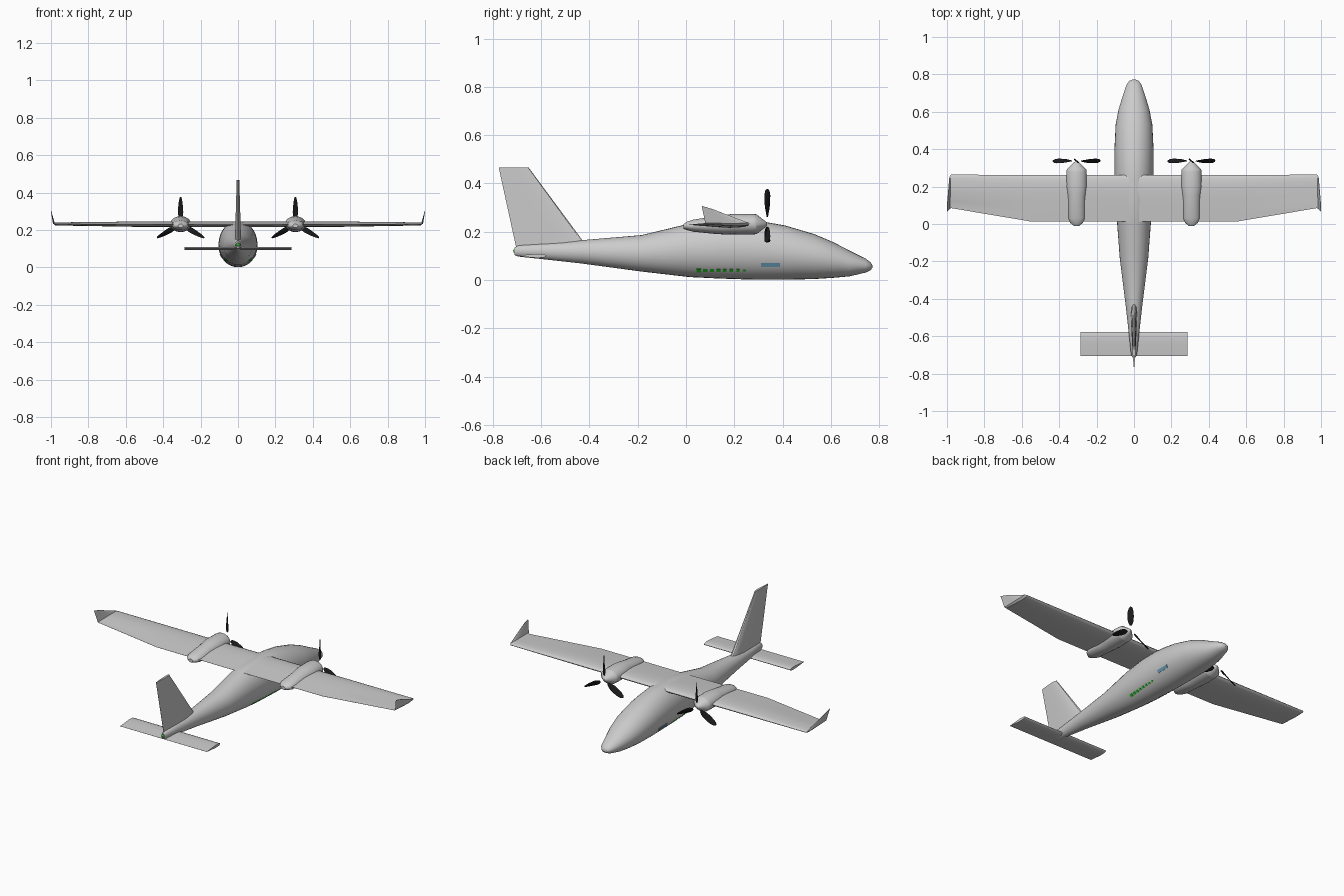
import bpy, bmesh, math
from mathutils import Vector

if "Cube" in bpy.data.objects:
    bpy.data.objects.remove(bpy.data.objects["Cube"])

def finish(name, bm, color=None, angle=35):
    bmesh.ops.remove_doubles(bm, verts=bm.verts, dist=1e-5)
    bmesh.ops.recalc_face_normals(bm, faces=bm.faces)
    me = bpy.data.meshes.new(name)
    bm.to_mesh(me)
    bm.free()
    ob = bpy.data.objects.new(name, me)
    bpy.context.collection.objects.link(ob)
    if color:
        me.materials.append(color)
    bpy.ops.object.select_all(action='DESELECT')
    ob.select_set(True)
    bpy.context.view_layer.objects.active = ob
    bpy.ops.object.shade_smooth_by_angle(angle=math.radians(angle))
    return ob

def material(name, rgb):
    m = bpy.data.materials.new(name)
    m.diffuse_color = (*rgb, 1)
    m.use_nodes = True
    m.node_tree.nodes["Principled BSDF"].inputs["Base Color"].default_value = m.diffuse_color
    return m

def loft(bm, rings):
    rows = [[bm.verts.new(p) for p in r] for r in rings]
    n = len(rows[0])
    for a, b in zip(rows, rows[1:]):
        for i in range(n):
            bm.faces.new((a[i], a[(i + 1) % n], b[(i + 1) % n], b[i]))
    bm.faces.new(rows[0])
    bm.faces.new(rows[-1])

def body(name, stations, cx=0, n=32):
    # stations: y, top z, bottom z, half width
    bm = bmesh.new()
    loft(bm, [[(cx + w * math.cos(a), y, (t + b) / 2 + (t - b) / 2 * math.sin(a))
               for a in [2 * math.pi * i / n for i in range(n)]] for y, t, b, w in stations])
    return finish(name, bm)

FOIL = [(0, 0), (.02, .45), (.08, .8), (.2, .98), (.35, 1), (.55, .75), (.8, .35), (1, .03)]

def foil(lead, trail, half, axis):
    # closed aerofoil section from leading to trailing edge
    l, t, ax = Vector(lead), Vector(trail), Vector(axis).normalized()
    up = [l.lerp(t, u) + ax * half * h for u, h in FOIL]
    low = [l.lerp(t, u) - ax * half * h for u, h in FOIL[:0:-1]]
    return up + low

def surface(name, sections):
    bm = bmesh.new()
    loft(bm, [foil(*s) for s in sections])
    return finish(name, bm)

black = material("black", (.01, .01, .01))
green = material("green", (.02, .5, .02))
blue = material("blue", (.15, .35, .5))

# Fuselage
HULL = [(.772, .062, .05, .008), (.765, .073, .041, .025), (.745, .088, .031, .04),
        (.677, .122, .015, .063), (.61, .157, .009, .083), (.532, .19, .004, .098),
        (.41, .226, .001, .104), (.325, .241, .001, .104), (.26, .248, .002, .104),
        (.14, .248, .006, .1), (.015, .234, .012, .091), (-.184, .186, .035, .076),
        (-.43, .165, .068, .045), (-.6, .151, .087, .026), (-.695, .143, .097, .016),
        (-.71, .135, .103, .01)]
body("fuselage", HULL)

def hull_frame(y, z):
    # half width of the hull at a height, and its outward normal
    for a, b in zip(HULL, HULL[1:]):
        if a[0] >= y >= b[0]:
            f = (y - a[0]) / (b[0] - a[0])
            _, t, bo, w = [p + (q - p) * f for p, q in zip(a, b)]
            break
    c, h = (t + bo) / 2, (t - bo) / 2
    x = w * math.sqrt(max(0, 1 - ((z - c) / h) ** 2))
    return x, Vector((x / w ** 2, 0, (z - c) / h ** 2)).normalized()

def window(name, y0, y1, z0, z1, color):
    # thin pane following the hull on each side
    for side, label in ((1, "right"), (-1, "left")):
        rings = []
        for y in (y0, (y0 + y1) / 2, y1):
            ring = []
            for z, d in ((z0, -.003), (z0, .002), (z1, .002), (z1, -.003)):
                x, nrm = hull_frame(y, z)
                ring.append((side * (x + nrm.x * d), y, z + nrm.z * d))
            rings.append(ring)
        bm = bmesh.new()
        loft(bm, rings)
        finish(f"{name}_{label}", bm, color)

# Cabin windows shrinking towards the nose, and the cockpit windows
for i in range(8):
    y, s = .053 + .027 * i, .0095 - .0005 * i
    window(f"cabin_window_{i + 1}", y - s, y + s, .04 - s * .7, .04 + s * .7, green)
window("cockpit_window", .31, .39, .055, .071, blue)

# Tail light
bm = bmesh.new()
bmesh.ops.create_uvsphere(bm, u_segments=12, v_segments=8, radius=.01)
bmesh.ops.translate(bm, verts=bm.verts, vec=(0, -.706, .121))
finish("tail_light", bm, green)

# Wings with upturned tips
for s, label in ((1, "right"), (-1, "left")):
    surface(f"wing_{label}", [
        ((0, .262, .231), (0, .013, .228), .015, (0, 0, 1)),
        ((s * .55, .262, .232), (s * .55, .013, .229), .014, (0, 0, 1)),
        ((s * .978, .264, .233), (s * .978, .085, .231), .008, (0, 0, 1)),
        ((s * .985, .255, .238), (s * .985, .08, .236), .005, (-s, 0, .6)),
        ((s * .998, .115, .292), (s * 1.0, .065, .307), .0015, (-1 * s, 0, .1))])

# Tail surfaces
surface("tail_fin", [((0, -.40, .15), (0, -.70, .12), .016, (1, 0, 0)),
                     ((0, -.43, .166), (0, -.706, .145), .016, (1, 0, 0)),
                     ((0, -.652, .466), (0, -.776, .466), .007, (1, 0, 0))])
surface("tailplane", [((x, -.578, .1), (x, -.706, .1), .008, (0, 0, 1)) for x in (-.287, .287)])

# Engines and propellers
BLADE = [(.03, .006, 15), (.045, .013, 22), (.065, .017, 32), (.09, .0175, 42),
         (.12, .0155, 52), (.138, .011, 57), (.146, .004, 60)]
for s, label in ((1, "right"), (-1, "left")):
    cx = s * .307
    body(f"engine_{label}", [
        (.336, .236, .226, .005), (.33, .243, .219, .014), (.292, .272, .19, .052),
        (.28, .274, .189, .054), (.2, .274, .189, .056), (.155, .27, .189, .05),
        (.12, .264, .191, .046), (.03, .25, .2, .045), (.006, .242, .206, .034),
        (-.01, .232, .212, .014)], cx, 24)
    bm = bmesh.new()
    for k in range(3):
        a = math.radians(90 + 120 * k)
        rad = Vector((math.cos(a), 0, math.sin(a)))
        tan = Vector((-math.sin(a), 0, math.cos(a)))
        rings = []
        for r, c, tw in BLADE:
            t = math.radians(tw)
            u = tan * math.cos(t) + Vector((0, math.sin(t), 0))
            v = -tan * math.sin(t) + Vector((0, math.cos(t), 0))
            o = Vector((cx, .337, .231)) + rad * r
            rings.append([o + u * c * math.cos(q) + v * .0025 * math.sin(q)
                          for q in [math.pi * i / 5 for i in range(10)]])
        loft(bm, rings)
    finish(f"propeller_{label}", bm, black, 60)
